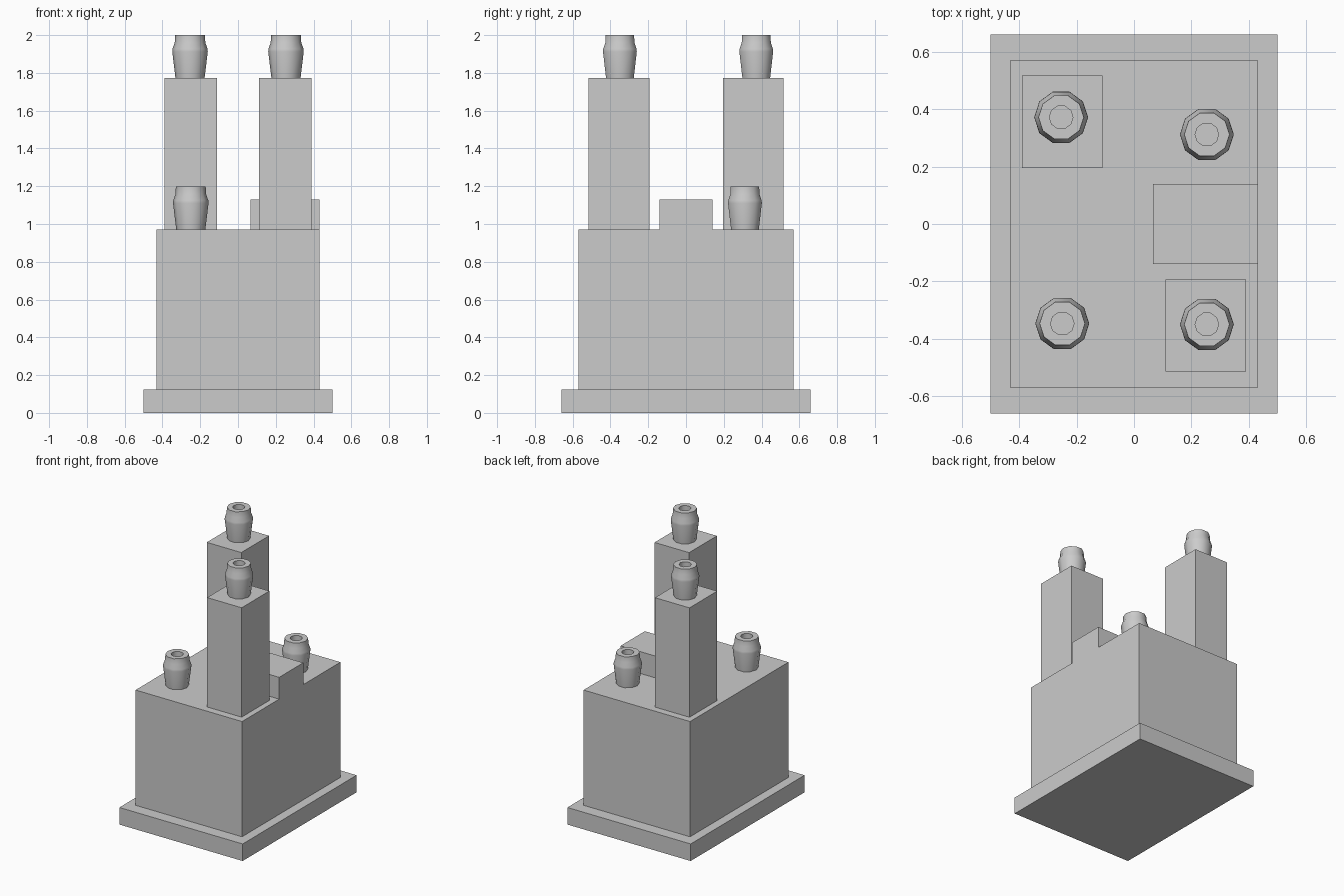
import bpy, bmesh
from math import cos, sin, tau, radians

if "Cube" in bpy.data.objects:
    bpy.data.objects.remove(bpy.data.objects["Cube"])


def box(name, x0, x1, y0, y1, z0, z1):
    bm = bmesh.new()
    bmesh.ops.create_cube(bm, size=1)
    for v in bm.verts:
        v.co = (x1 if v.co.x > 0 else x0,
                y1 if v.co.y > 0 else y0,
                z1 if v.co.z > 0 else z0)
    return finish(name, bm)


def finish(name, bm):
    bmesh.ops.recalc_face_normals(bm, faces=bm.faces)
    mesh = bpy.data.meshes.new(name)
    bm.to_mesh(mesh)
    bm.free()
    obj = bpy.data.objects.new(name, mesh)
    bpy.context.collection.objects.link(obj)
    return obj


# Chimney pot outline (radius, height): outer wall, rim, then flue
POT = [(0.077, 0), (0.094, 0.14), (0.093, 0.155), (0.081, 0.188),
       (0.079, 0.228), (0.041, 0.228), (0.041, 0.10)]
SIDES = 10


def chimney_pot(name, x, y, z):
    bm = bmesh.new()
    rings = [[bm.verts.new((r * cos(tau * i / SIDES), r * sin(tau * i / SIDES), h))
              for i in range(SIDES)] for r, h in POT]
    for a, b in zip(rings, rings[1:]):
        for i in range(SIDES):
            j = (i + 1) % SIDES
            bm.faces.new((a[i], a[j], b[j], b[i]))
    bm.faces.new(rings[0][::-1])
    bm.faces.new(rings[-1])
    obj = finish(name, bm)
    obj.location = (x, y, z)
    bpy.ops.object.select_all(action='DESELECT')
    obj.select_set(True)
    bpy.context.view_layer.objects.active = obj
    bpy.ops.object.shade_smooth_by_angle(angle=radians(45))


# Masonry
box("base_plinth", -0.5, 0.5, -0.66, 0.66, 0, 0.125)
box("main_stack", -0.432, 0.432, -0.57, 0.57, 0.125, 0.97)
box("side_step", 0.067, 0.432, -0.14, 0.14, 0.97, 1.13)
box("back_tower", -0.39, -0.11, 0.195, 0.517, 0.97, 1.772)
box("front_tower", 0.11, 0.39, -0.515, -0.193, 0.97, 1.772)

# Pots on the towers and on the main stack
chimney_pot("back_tower_pot", -0.254, 0.372, 1.772)
chimney_pot("front_tower_pot", 0.254, -0.35, 1.772)
chimney_pot("back_low_pot", 0.254, 0.312, 0.97)
chimney_pot("front_low_pot", -0.25, -0.347, 0.97)
